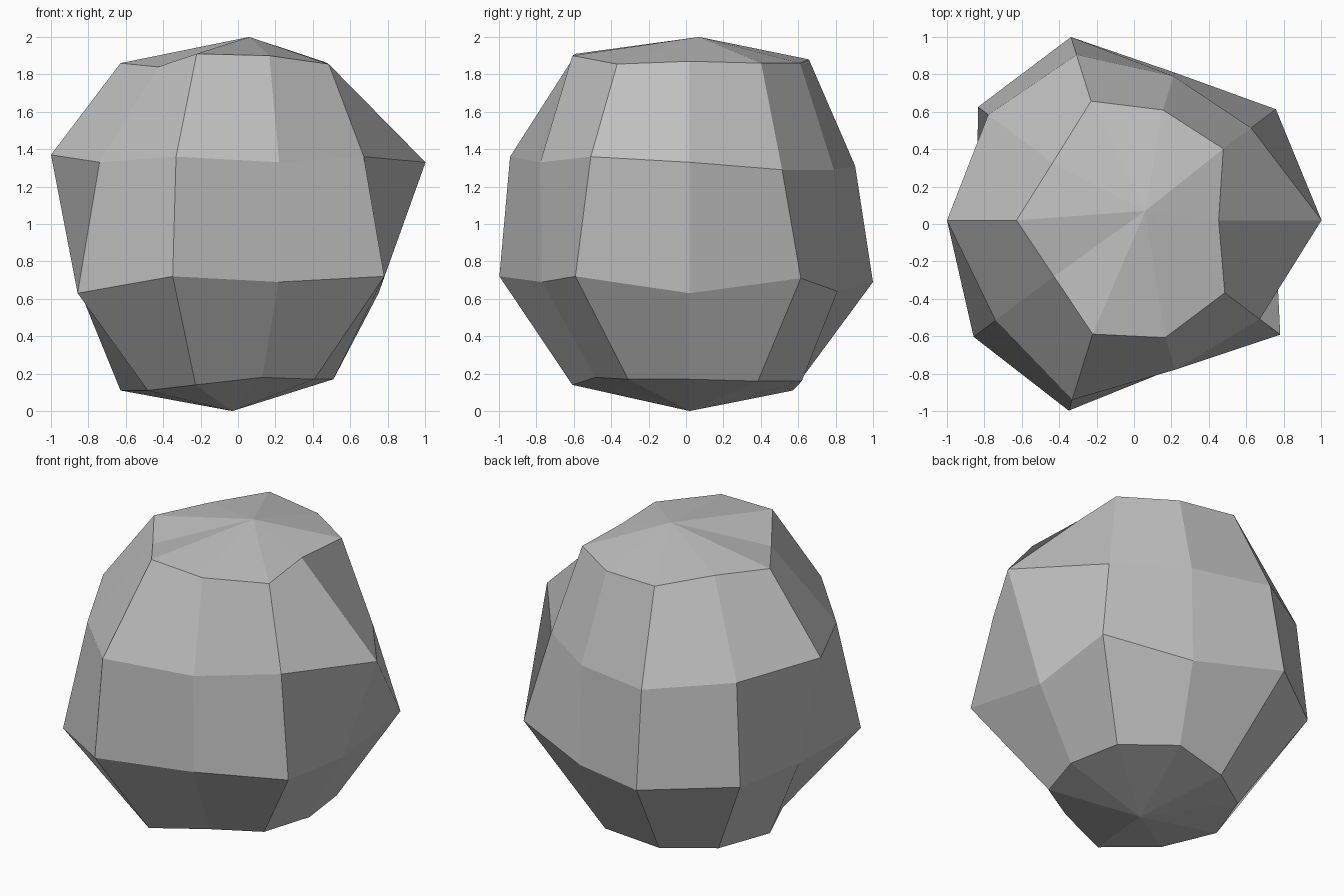
import bpy
import bmesh
from math import cos, sin, radians

default_cube = bpy.data.objects.get("Cube")
if default_cube:
    bpy.data.objects.remove(default_cube, do_unlink=True)

SIDES = 10
CENTRE_X, CENTRE_Y = -0.03, 0.02
WIDTH_RATIO = 0.965  # the rings are slightly narrower than deep
TOP_POINT = (0.06, 0.07, 2.0)
BOTTOM_POINT = (-0.03, 0.02, 0.0)

# Uneven rings from bottom to top: spoke lengths, then heights, in hundredths
RINGS = [
    ((56, 62, 63, 58, 60, 62, 58, 66, 53, 56),
     (17, 16, 16, 11, 11, 11, 11, 14, 18, 17)),
    ((81, 101, 83, 103, 103, 84, 106, 107, 83, 104),
     (63, 71, 64, 69, 70, 63, 63, 72, 69, 72)),
    ((107, 84, 81, 93, 96, 100.5, 91, 101, 84, 90),
     (133, 129, 129, 131, 136, 137, 133, 136, 133, 136)),
    ((50, 65, 62, 67, 52, 62, 51, 64, 66, 66),
     (187, 186, 186, 188, 188, 186, 184, 191, 190, 185.5)),
]


def make_material(name, colour):
    """Plain matte material, the same in viewport and render."""
    material = bpy.data.materials.new(name)
    material.use_nodes = True
    material.diffuse_color = colour
    shader = material.node_tree.nodes["Principled BSDF"]
    shader.inputs["Base Color"].default_value = colour
    shader.inputs["Roughness"].default_value = 0.9
    return material


def add_ring(bm, lengths, heights):
    """One closed ring of evenly turned spokes."""
    ring = []
    for i, (length, height) in enumerate(zip(lengths, heights)):
        angle = radians(i * 360 / SIDES)
        ring.append(bm.verts.new((CENTRE_X + WIDTH_RATIO * length / 100 * cos(angle),
                                  CENTRE_Y + length / 100 * sin(angle),
                                  height / 100)))
    return ring


# Boulder body: quads between the rings, triangle fans at both ends
bm = bmesh.new()
rings = [add_ring(bm, lengths, heights) for lengths, heights in RINGS]
bottom = bm.verts.new(BOTTOM_POINT)
top = bm.verts.new(TOP_POINT)

for i in range(SIDES):
    j = (i + 1) % SIDES
    bm.faces.new((bottom, rings[0][j], rings[0][i]))
    bm.faces.new((top, rings[-1][i], rings[-1][j]))
    for lower, upper in zip(rings, rings[1:]):
        # The starting corner sets which way each bent quad folds
        bm.faces.new((lower[j], upper[j], upper[i], lower[i]))

mesh = bpy.data.meshes.new("boulder")
bm.to_mesh(mesh)
bm.free()

boulder = bpy.data.objects.new("boulder", mesh)
bpy.context.collection.objects.link(boulder)
mesh.materials.append(make_material("stone_grey", (0.53, 0.53, 0.53, 1.0)))
